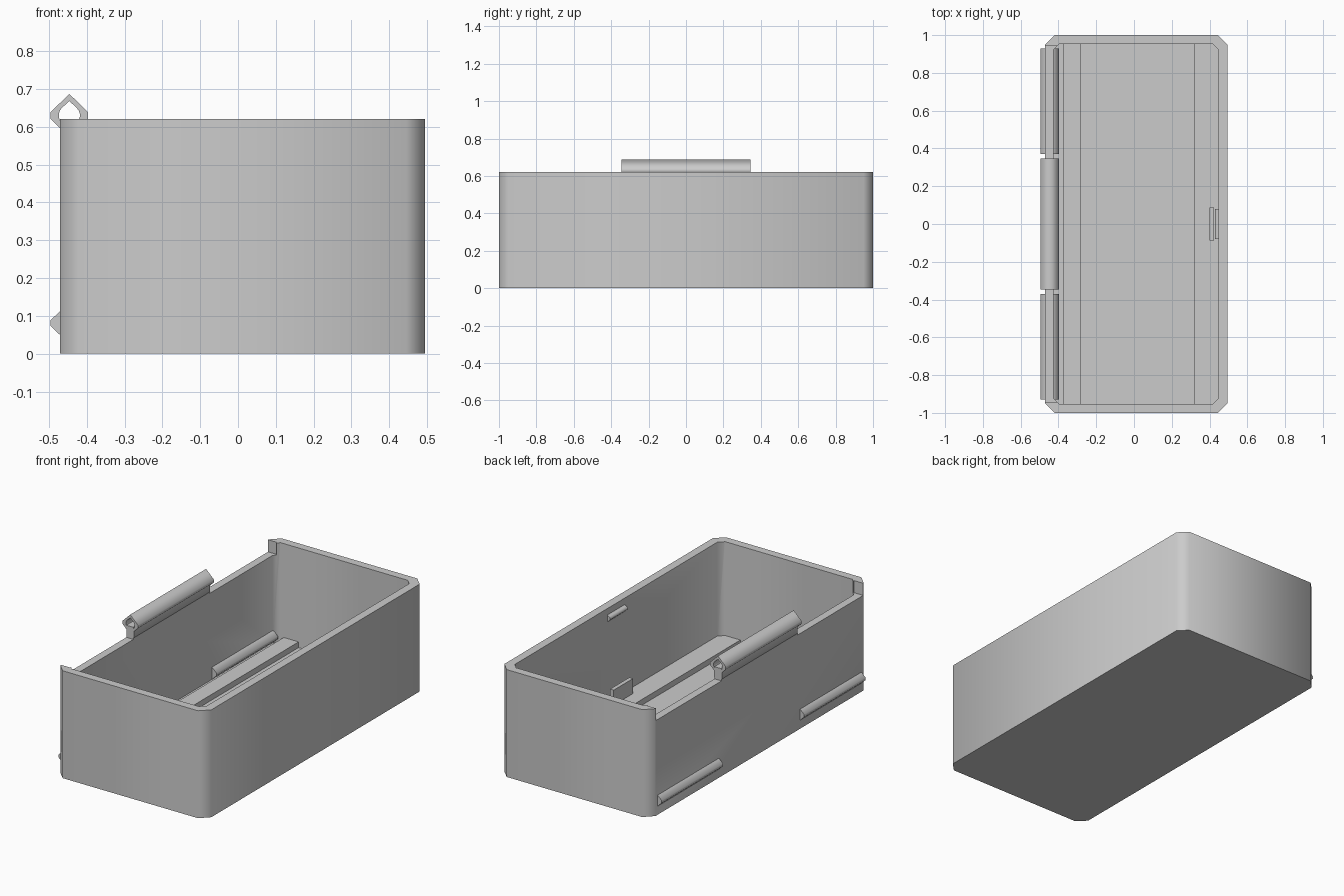
import bpy, math

if "Cube" in bpy.data.objects:
    bpy.data.objects.remove(bpy.data.objects["Cube"])

grey = bpy.data.materials.new("plain grey")
grey.diffuse_color = (0.6, 0.6, 0.6, 1)
grey.use_nodes = True
grey.node_tree.nodes["Principled BSDF"].inputs["Base Color"].default_value = grey.diffuse_color


def apply(ob):
    """Turn an object with modifiers or curve data into a plain mesh."""
    bpy.ops.object.select_all(action='DESELECT')
    ob.select_set(True)
    bpy.context.view_layer.objects.active = ob
    bpy.ops.object.convert(target='MESH')
    return bpy.context.object


def prism(name, outlines, depth, location, along_y=False):
    """Extrude filled 2D outlines along z, or along y from x-z outlines."""
    cu = bpy.data.curves.new(name, 'CURVE')
    cu.dimensions, cu.fill_mode, cu.extrude = '2D', 'BOTH', depth / 2
    for pts in outlines:
        sp = cu.splines.new('POLY')
        sp.points.add(len(pts) - 1)
        for p, (u, v) in zip(sp.points, pts):
            p.co = (u, v, 0, 1)
        sp.use_cyclic_u = True
    ob = bpy.data.objects.new(name, cu)
    bpy.context.collection.objects.link(ob)
    ob.location = location
    if along_y:
        ob.rotation_euler.x = math.pi / 2
    ob = apply(ob)
    # weld the caps to the sides so the solid is closed
    weld = ob.modifiers.new("weld", 'WELD')
    weld.merge_threshold = 0.0002
    ob = apply(ob)
    ob.data.materials.clear()
    ob.data.materials.append(grey)
    return ob


def chamfered(x0, x1, y, c):
    return [(x0 + c, -y), (x1 - c, -y), (x1, -y + c), (x1, y - c),
            (x1 - c, y), (x0 + c, y), (x0, y - c), (x0, -y + c)]


def box(name, x, y, z):
    bpy.ops.mesh.primitive_cube_add(size=1, location=[(a + b) / 2 for a, b in (x, y, z)])
    ob = bpy.context.object
    ob.name = name
    ob.scale = [b - a for a, b in (x, y, z)]
    ob.data.materials.append(grey)
    return ob


# Open tray with chamfered corners
H, FLOOR = 0.62, 0.045
shell = prism("tray_shell", [chamfered(-0.47, 0.495, 1.0, 0.05)], H, (0, 0, H / 2))
cutters = [prism("cavity_cutter", [chamfered(-0.425, 0.447, 0.953, 0.03)], 1, (0, 0, FLOOR + 0.5))]

# Lowered rim either side of the middle knuckle
for s in (-1, 1):
    cutters.append(box("rim_notch_cutter", (-0.6, -0.41), sorted((s * 0.347, s * 0.945)), (0.55, 0.8)))
for c in cutters:
    m = shell.modifiers.new("cut", 'BOOLEAN')
    m.operation, m.solver, m.object = 'DIFFERENCE', 'EXACT', c
shell = apply(shell)
for c in cutters:
    bpy.data.objects.remove(c)

# Upper hinge knuckle with a teardrop pin hole
HX = -0.446
knuckle = [(HX, 0.687), (HX + 0.05, 0.638), (HX + 0.05, 0.622), (HX + 0.024, 0.597), (HX + 0.024, 0.56),
           (HX - 0.025, 0.56), (HX - 0.025, 0.597), (HX - 0.05, 0.622), (HX - 0.05, 0.638)]
hole = [(HX, 0.668)] + [(HX + 0.028 * math.cos(math.radians(a)), 0.63 + 0.028 * math.sin(math.radians(a)))
                        for a in range(45, -226, -18)]
prism("upper_hinge_knuckle", [knuckle, hole], 0.692, (0, 0, 0), True)

# Lower hinge ribs passing through the side wall
rib = [(HX, 0.136), (HX + 0.05, 0.088), (HX + 0.05, 0.074), (HX, 0.026), (HX - 0.05, 0.074), (HX - 0.05, 0.088)]
for s, side in ((-1, "front"), (1, "back")):
    prism(side + "_lower_hinge_rib", [rib], 0.56, (0, s * 0.65, 0), True)

# Raised floor ledges
box("left_floor_ledge", (-0.375, -0.28), (-0.953, 0.953), (0.03, 0.078))
box("right_floor_ledge", (0.32, 0.448), (-0.953, 0.953), (0.03, 0.078))

# Latch tab on the floor and catch on the wall
box("latch_tab", (0.40, 0.423), (-0.088, 0.088), (0.07, 0.165))
catch = [(0.45, 0.585), (0.428, 0.57), (0.428, 0.56), (0.45, 0.54)]
prism("latch_catch", [catch], 0.16, (0, 0, 0), True)
